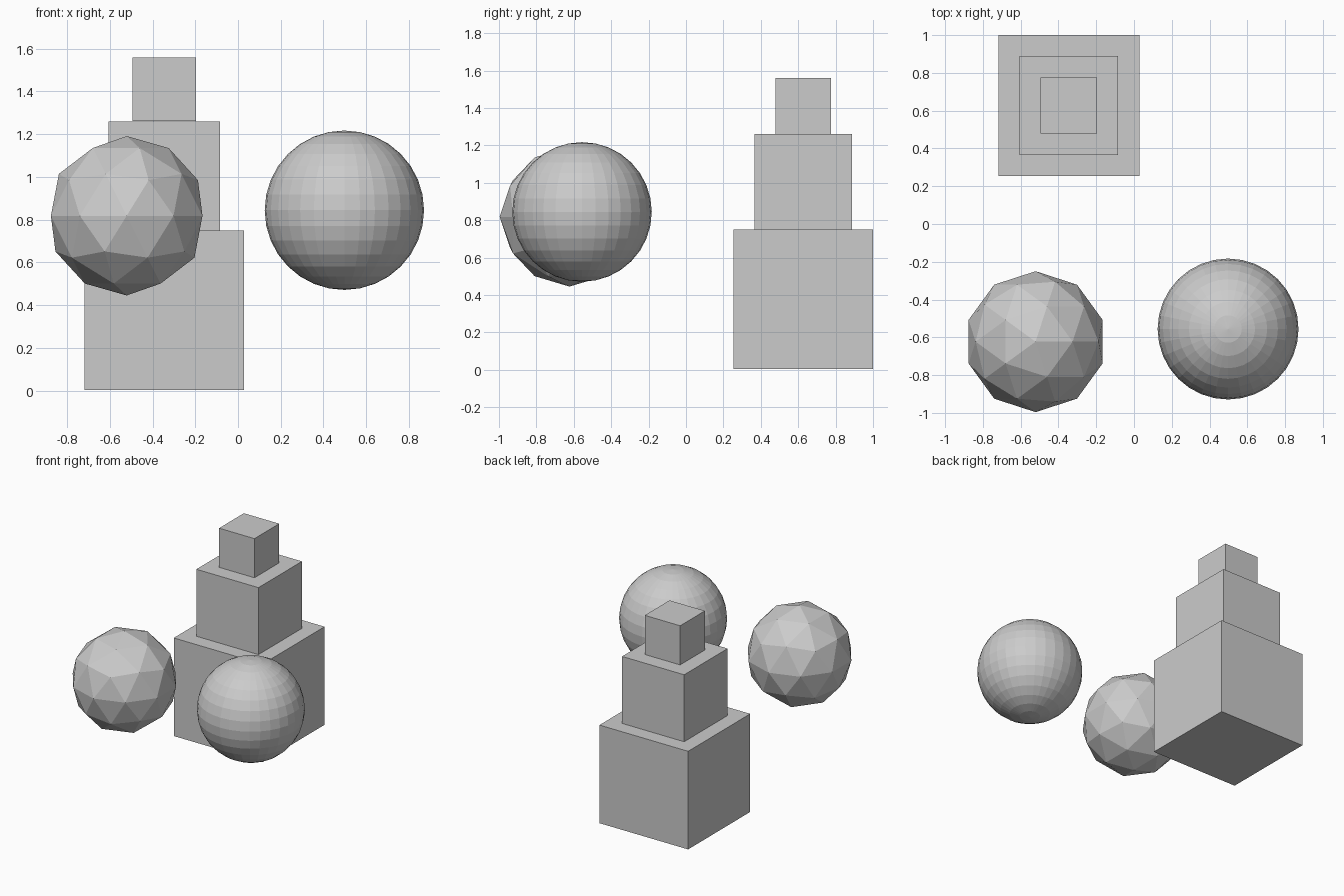
import bpy

# Remove the default object
default = bpy.data.objects.get("Cube")
if default:
    bpy.data.objects.remove(default, do_unlink=True)

# Single plain grey
GREY = (0.6, 0.6, 0.6, 1.0)
grey = bpy.data.materials.new("plain_grey")
grey.use_nodes = True
grey.diffuse_color = GREY
for node in grey.node_tree.nodes:
    if node.type == 'BSDF_PRINCIPLED':
        node.inputs["Base Color"].default_value = GREY

RADIUS = 0.373


def finish(name):
    """Name the new part, colour it and keep its faces flat."""
    part = bpy.context.object
    part.name = name
    part.data.name = name
    part.data.materials.clear()
    part.data.materials.append(grey)
    bpy.ops.object.shade_flat()


# Tower of three cubes, each smaller than the one below
for name, size, top in (("bottom_block", 0.747, 0.75),
                        ("middle_block", 0.523, 1.26),
                        ("top_block", 0.298, 1.56)):
    bpy.ops.mesh.primitive_cube_add(
        size=size, location=(-0.345, 0.627, max(top - size / 2, size / 2)))
    finish(name)

# Faceted ball made of triangles
bpy.ops.mesh.primitive_ico_sphere_add(
    subdivisions=2, radius=RADIUS, location=(-0.521, -0.623, 0.818))
finish("faceted_ball")

# Round ball made of rings and segments
bpy.ops.mesh.primitive_uv_sphere_add(
    segments=32, ring_count=16, radius=RADIUS, location=(0.498, -0.556, 0.844))
finish("round_ball")
